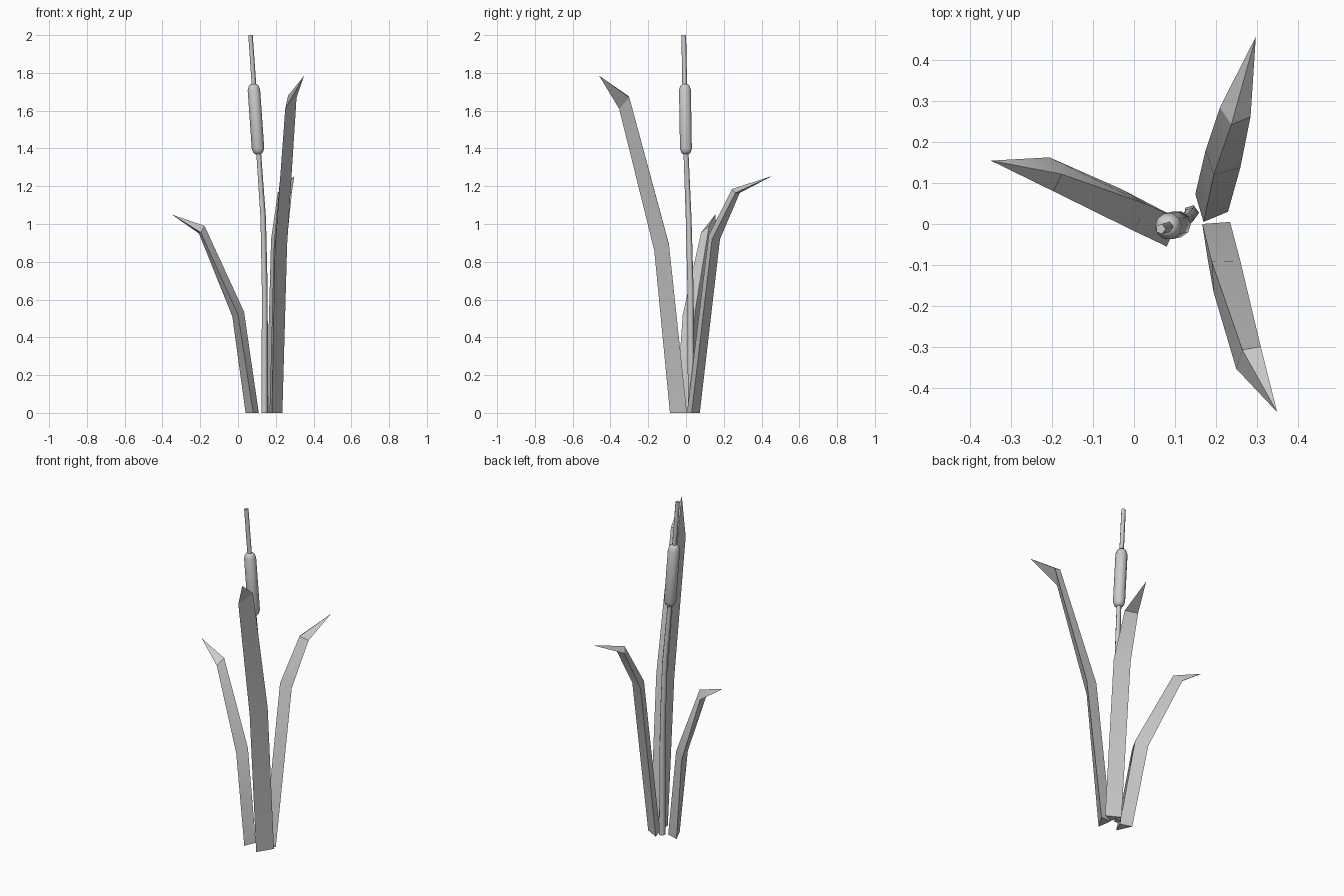
import bpy, bmesh, math
from mathutils import Vector

if "Cube" in bpy.data.objects:
    bpy.data.objects.remove(bpy.data.objects["Cube"])


def loft(name, rings, tip=None, angle=30):
    """Skin closed rings of points, capping both ends (or closing to a tip)."""
    bm = bmesh.new()
    loops = [[bm.verts.new(p) for p in r] for r in rings]
    n = len(loops[0])
    for a, b in zip(loops, loops[1:]):
        for i in range(n):
            j = (i + 1) % n
            bm.faces.new((a[i], a[j], b[j], b[i]))
    bm.faces.new(loops[0][::-1])
    if tip:
        t = bm.verts.new(tip)
        for i in range(n):
            bm.faces.new((loops[-1][i], loops[-1][(i + 1) % n], t))
    else:
        bm.faces.new(loops[-1])
    bmesh.ops.recalc_face_normals(bm, faces=bm.faces)
    me = bpy.data.meshes.new(name)
    bm.to_mesh(me)
    bm.free()
    ob = bpy.data.objects.new(name, me)
    bpy.context.collection.objects.link(ob)
    bpy.ops.object.select_all(action='DESELECT')
    ob.select_set(True)
    bpy.context.view_layer.objects.active = ob
    bpy.ops.object.shade_smooth_by_angle(angle=math.radians(angle))
    return ob


def tube_rings(stations, sides):
    """Round rings (centre, radius) that follow a nearly upright path."""
    pts = [Vector(p) for p, r in stations]
    rings = []
    for k, (p, r) in enumerate(stations):
        axis = pts[min(k + 1, len(pts) - 1)] - pts[max(k - 1, 0)]
        q = Vector((0, 0, 1)).rotation_difference(axis)
        rings.append([pts[k] + q @ Vector((r * math.cos(t), r * math.sin(t), 0))
                      for t in (2 * math.pi * i / sides for i in range(sides))])
    return rings


# Stem
loft("stem", tube_rings([((0.14, 0.028, 0), 0.019), ((0.14, 0.024, 0.65), 0.017),
                         ((0.132, 0.014, 1.03), 0.016), ((0.108, 0.0, 1.38), 0.014),
                         ((0.065, -0.012, 2.0), 0.013)], 5), angle=75)

# Seed head: capsule along the tilted stem
low, high = Vector((0.108, 0.0, 1.37)), Vector((0.082, -0.006, 1.74))
profile = [(0, 0.016), (0.025, 0.026), (0.08, 0.033),
           (0.92, 0.033), (0.975, 0.026), (1, 0.016)]
loft("seed_head", tube_rings([(low.lerp(high, t), r) for t, r in profile], 10), angle=60)

# Leaves: folded triangular blades (side edge, inner keel, side edge) ending in a tip
loft("short_leaf", [
    [(0.08, -0.055, 0), (0.11, 0.012, 0), (0.04, 0.033, 0)],
    [(0.0, -0.017, 0.52), (0.032, 0.048, 0.535), (-0.03, 0.085, 0.51)],
    [(-0.197, 0.08, 0.955), (-0.177, 0.122, 0.99), (-0.207, 0.163, 0.95)],
], (-0.35, 0.155, 1.05))

loft("tall_leaf", [
    [(0.18, -0.085, 0), (0.167, 0.0, 0), (0.235, 0.005, 0)],
    [(0.195, -0.168, 0.86), (0.19, -0.092, 0.9), (0.26, -0.09, 0.89)],
    [(0.25, -0.354, 1.61), (0.265, -0.308, 1.68), (0.31, -0.3, 1.67)],
], (0.35, -0.46, 1.785))

loft("back_leaf", [
    [(0.15, 0.073, 0), (0.17, 0.005, 0), (0.23, 0.03, 0)],
    [(0.175, 0.18, 0.92), (0.195, 0.12, 0.94), (0.26, 0.138, 0.92)],
    [(0.21, 0.285, 1.165), (0.238, 0.243, 1.185), (0.285, 0.262, 1.165)],
], (0.298, 0.458, 1.255))
